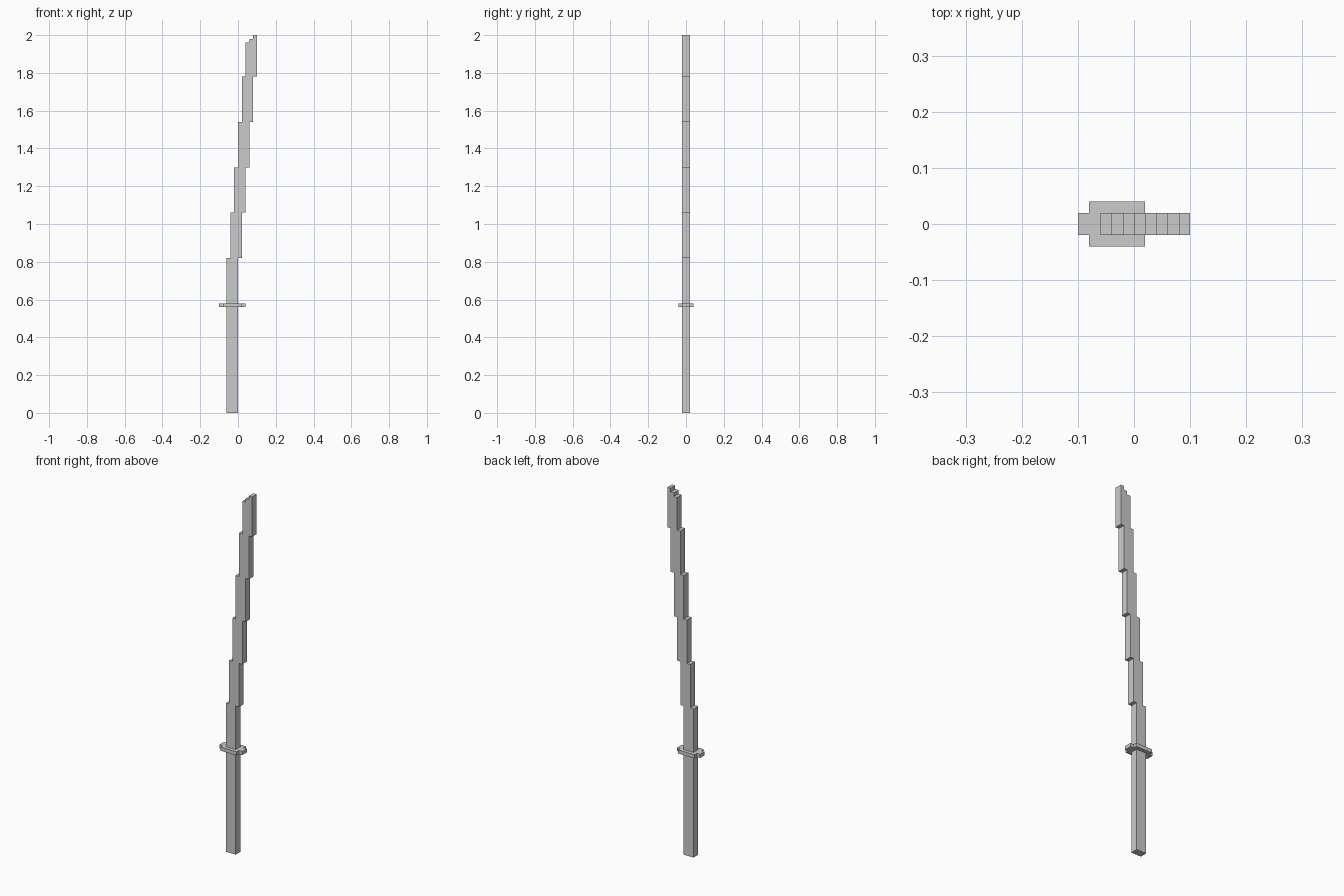
import bpy, bmesh
from mathutils import Vector

if "Cube" in bpy.data.objects:
    bpy.data.objects.remove(bpy.data.objects["Cube"])

U = 0.02  # size of one stair step


def extrude(name, pts, direction):
    """Flat outline pushed along a direction into a closed solid."""
    bm = bmesh.new()
    face = bm.faces.new([bm.verts.new(p) for p in pts])
    res = bmesh.ops.extrude_face_region(bm, geom=[face], use_keep_orig=True)
    verts = [g for g in res["geom"] if isinstance(g, bmesh.types.BMVert)]
    bmesh.ops.translate(bm, verts=verts, vec=Vector(direction))
    bmesh.ops.recalc_face_normals(bm, faces=bm.faces)
    mesh = bpy.data.meshes.new(name)
    bm.to_mesh(mesh)
    bm.free()
    obj = bpy.data.objects.new(name, mesh)
    bpy.context.collection.objects.link(obj)
    return obj


# Handle: plain square-edged bar
extrude("handle", [(-0.06, -U, 0), (0, -U, 0), (0, -U, 0.56), (-0.06, -U, 0.56)],
        (0, 2 * U, 0))

# Guard: thin plate with notched corners
a, b, c, d = 0.07, 0.05, 0.04, 0.02
quarter = [(a, d), (b, d), (b, c)]
outline = (quarter + [(-x, y) for x, y in reversed(quarter)]
           + [(-x, -y) for x, y in quarter]
           + [(x, -y) for x, y in reversed(quarter)])
extrude("guard", [(x - 0.03, y, 0.56) for x, y in outline], (0, 0, U))

# Blade: six segments, each shifted one step, with a stepped tip
base, seg, count = 0.58, 0.24, 6
right, left = [], []
for i in range(count):
    z0, z1 = base + i * seg, base + (i + 1) * seg
    xl, xr = -0.06 + i * U, i * U
    if i == count - 1:
        right += [(xr, z0), (xr, 2.0)]
        left += [(xl, z0), (xl, 1.96)]
    else:
        right += [(xr, z0), (xr, z1)]
        left += [(xl, z0), (xl, z1)]
tip = [(0.08, 2.0), (0.08, 1.98), (0.06, 1.98), (0.06, 1.96)]
extrude("blade", [(x, -U, z) for x, z in right + tip + left[::-1]], (0, 2 * U, 0))
